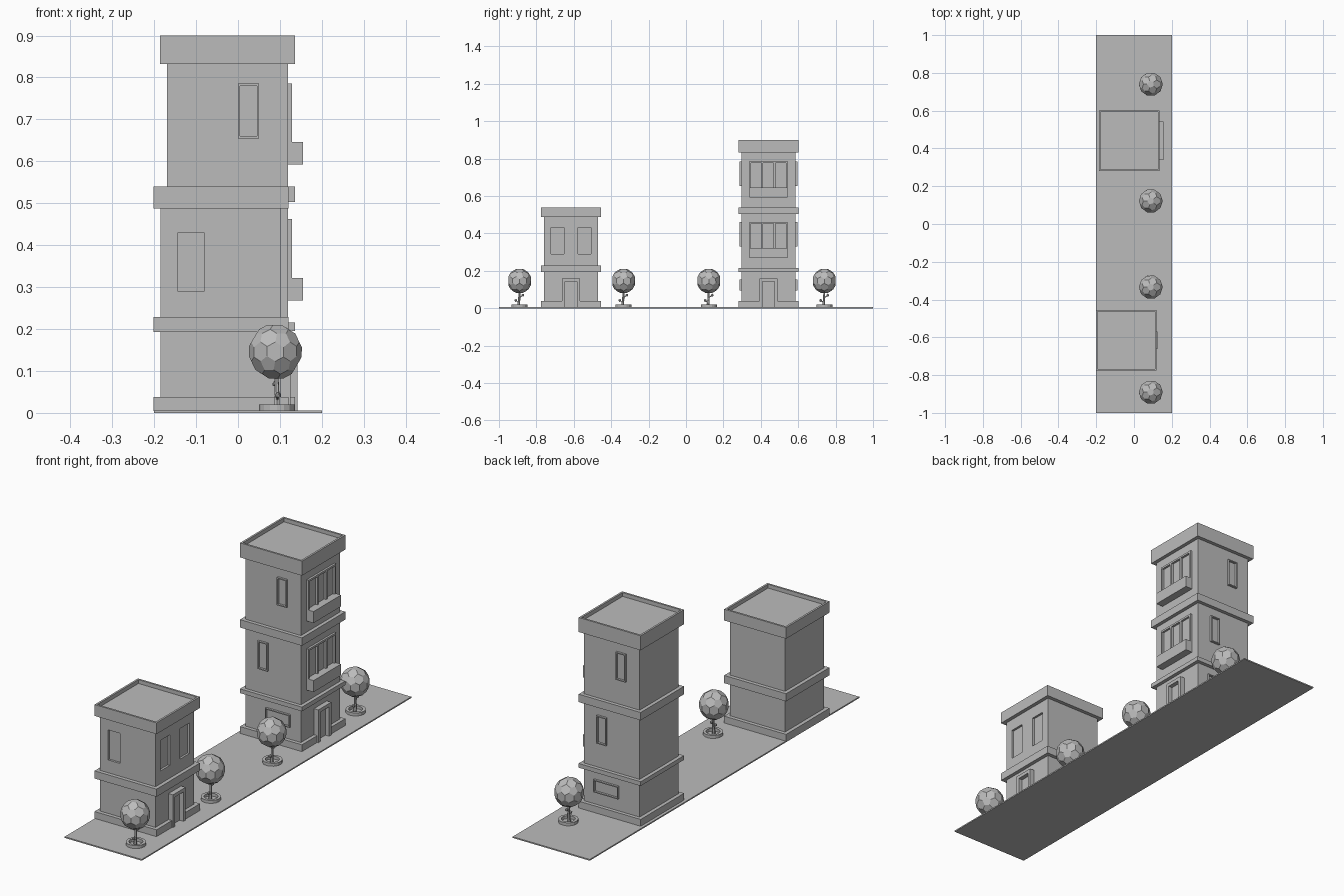
import bpy, bmesh, math
from mathutils import Vector, Matrix

if "Cube" in bpy.data.objects:
    bpy.data.objects.remove(bpy.data.objects["Cube"])

grey = bpy.data.materials.new("concrete grey")
grey.diffuse_color = (0.5, 0.5, 0.5, 1)
grey.use_nodes = True
grey.node_tree.nodes["Principled BSDF"].inputs["Base Color"].default_value = grey.diffuse_color


def finish(name, bm):
    me = bpy.data.meshes.new(name)
    bmesh.ops.recalc_face_normals(bm, faces=bm.faces[:])
    bm.to_mesh(me)
    bm.free()
    me.materials.append(grey)
    ob = bpy.data.objects.new(name, me)
    bpy.context.collection.objects.link(ob)
    return ob


def add_box(bm, x0, x1, y0, y1, z0, z1):
    m = Matrix.Translation(((x0 + x1) / 2, (y0 + y1) / 2, (z0 + z1) / 2))
    m = m @ Matrix.Diagonal((abs(x1 - x0), abs(y1 - y0), abs(z1 - z0), 1))
    return bmesh.ops.create_cube(bm, size=1, matrix=m)["verts"]


def boxes(name, *specs):
    bm = bmesh.new()
    for s in specs:
        add_box(bm, *s)
    return finish(name, bm)


def slab(name, cx, cy, half, z0, z1):
    return boxes(name, (cx - half, cx + half, cy - half, cy + half, z0, z1))


def cornice(name, cx, cy, half, z0, z1):
    # roof block with a sunken top behind a thin parapet
    bm = bmesh.new()
    add_box(bm, cx - half, cx + half, cy - half, cy + half, z0, z1)
    top = max(bm.faces, key=lambda f: f.calc_center_median().z)
    bmesh.ops.inset_region(bm, faces=[top], thickness=0.013)
    ext = bmesh.ops.extrude_discrete_faces(bm, faces=[top])["faces"]
    bmesh.ops.translate(bm, verts=ext[0].verts[:], vec=(0, 0, -0.018))
    return finish(name, bm)


def plinth(name, cx, cy, half, wall, door_y, door_half):
    # base course, left open at the doorway
    f = cx + wall - 0.005
    return boxes(name,
                 (cx - half, f, cy - half, cy + half, 0.004, 0.038),
                 (f, cx + half, cy - half, door_y - door_half, 0.004, 0.038),
                 (f, cx + half, door_y + door_half, cy + half, 0.004, 0.038))


def doorway(name, x, y, half, top, depth):
    j = 0.016
    boxes(name + "_frame",
          (x - 0.005, x + depth, y - half, y - half + j, 0.004, top),
          (x - 0.005, x + depth, y + half - j, y + half, 0.004, top),
          (x - 0.005, x + depth, y - half + j, y + half - j, top - j, top))
    boxes(name + "_panel", (x - 0.005, x + 0.003, y - half + j, y + half - j, 0.004, top - j))


def side_window(name, x0, x1, y, out, z0, z1):
    # thin raised frame on a side wall; out is the outward y direction
    t, ya, yb = 0.005, y - out * 0.003, y + out * 0.010
    boxes(name,
          (x0, x0 + t, ya, yb, z0, z1), (x1 - t, x1, ya, yb, z0, z1),
          (x0 + t, x1 - t, ya, yb, z0, z0 + t), (x0 + t, x1 - t, ya, yb, z1 - t, z1))


def bay_window(name, x, y, half, z0, z1):
    # three-pane window with a solid balcony box below
    t, xa, xb = 0.009, x - 0.003, x + 0.010
    bars = [(xa, xb, y - half, y + half, z1 - t, z1), (xa, xb, y - half, y + half, z0, z0 + t)]
    for i in range(4):
        c = y - half + t / 2 + i * (2 * half - t) / 3
        bars.append((xa, xb, c - t / 2, c + t / 2, z0 + t, z1 - t))
    boxes(name + "_frame", *bars)
    boxes(name + "_balcony", (xa, x + 0.036, y - half, y + half, z0, z0 + 0.054))


def cut(ob, name, *specs):
    cutter = boxes(name, *specs)
    cutter.hide_render = True
    mod = ob.modifiers.new("recess", 'BOOLEAN')
    mod.operation, mod.solver, mod.object = 'DIFFERENCE', 'EXACT', cutter
    bpy.context.view_layer.objects.active = ob
    bpy.ops.object.modifier_apply(modifier=mod.name)
    bpy.data.objects.remove(cutter)


# pavement
boxes("pavement", (-0.2, 0.2, -1, 1, 0, 0.006))

# small building with recessed windows
cx, cy, w, h = -0.041, -0.615, 0.1435, 0.161
walls = slab("small_walls", cx, cy, w, 0.003, 0.50)
d = 0.010
cut(walls, "small_window_cutter",
    (cx + w - d, cx + w + d, cy - 0.107, cy - 0.037, 0.289, 0.432),
    (cx + w - d, cx + w + d, cy + 0.037, cy + 0.107, 0.289, 0.432),
    (-0.143, -0.081, cy - w - d, cy - w + d, 0.289, 0.430))
plinth("small_plinth", cx, cy, h, w, cy, 0.047)
slab("small_band", cx, cy, h, 0.193, 0.229)
cornice("small_cornice", cx, cy, h, 0.487, 0.54)
doorway("small_door", cx + w, cy, 0.047, 0.16, 0.023)

# tall building with raised window frames and balconies
cx, cy, w, h = -0.025, 0.441, 0.144, 0.161
slab("tall_walls", cx, cy, w, 0.003, 0.85)
plinth("tall_plinth", cx, cy, h, w, cy, 0.048)
slab("tall_lower_band", cx, cy, h, 0.195, 0.215)
slab("tall_upper_band", cx, cy, h, 0.503, 0.54)
cornice("tall_cornice", cx, cy, h, 0.832, 0.90)
doorway("tall_door", cx + w, cy, 0.048, 0.16, 0.023)
for i, z in enumerate((0.268, 0.592)):
    bay_window(f"tall_bay_{i + 1}", cx + w, cy, 0.102, z, z + 0.194)
for side, s in (("front", -1), ("back", 1)):
    y = cy + s * w
    top, mid = cx - s * 0.05, cx + s * 0.05
    side_window(f"tall_{side}_top_window", top - 0.025, top + 0.025, y, s, 0.655, 0.785)
    side_window(f"tall_{side}_middle_window", mid - 0.025, mid + 0.025, y, s, 0.329, 0.46)
    side_window(f"tall_{side}_low_window", -0.062, 0.066, y, s, 0.096, 0.155)


# trees
def crown(name, centre):
    # faceted ball: hull of the face centres of an icosphere
    src = bmesh.new()
    bmesh.ops.create_icosphere(src, subdivisions=2, radius=1)
    pts = [f.calc_center_median().normalized() for f in src.faces]
    src.free()
    bm = bmesh.new()
    for p in pts:
        bm.verts.new(Vector(centre) + Vector((p.x * 0.064, p.y * 0.064, p.z * 0.067)))
    bmesh.ops.convex_hull(bm, input=bm.verts[:])
    bmesh.ops.dissolve_limit(bm, angle_limit=math.radians(9), verts=bm.verts[:], edges=bm.edges[:])
    return finish(name, bm)


def add_rod(bm, a, b, r0, r1):
    a, b = Vector(a), Vector(b)
    m = Matrix.Translation((a + b) / 2) @ (b - a).to_track_quat('Z', 'Y').to_matrix().to_4x4()
    bmesh.ops.create_cone(bm, cap_ends=True, segments=6, radius1=r0, radius2=r1,
                          depth=(b - a).length, matrix=m)


def ring(name, x, y, r0, r1, z0, z1, n=16):
    bm = bmesh.new()
    loops = []
    for i in range(n):
        c, s = math.cos(i * math.tau / n), math.sin(i * math.tau / n)
        loops.append([bm.verts.new((x + r * c, y + r * s, z))
                      for r, z in ((r0, z0), (r1, z0), (r1, z1), (r0, z1))])
    for i in range(n):
        p, q = loops[i], loops[(i + 1) % n]
        for k in range(4):
            bm.faces.new((p[k], q[k], q[(k + 1) % 4], p[(k + 1) % 4]))
    return finish(name, bm)


for i, y in enumerate((-0.89, -0.334, 0.122, 0.74)):
    x, n = 0.093, i + 1
    ring(f"tree_{n}_planter_ring", x, y, 0.030, 0.043, 0.004, 0.020)
    bm = bmesh.new()
    add_rod(bm, (x, y - 0.006, 0.004), (x, y - 0.002, 0.045), 0.008, 0.006)
    add_rod(bm, (x, y - 0.002, 0.043), (x - 0.002, y, 0.10), 0.006, 0.005)
    twigs = (((x, y - 0.004, 0.030), (x + 0.002, y - 0.020, 0.042)),
             ((x, y - 0.002, 0.055), (x - 0.004, y + 0.018, 0.070)))
    for a, b in twigs:
        add_rod(bm, a, b, 0.003, 0.002)
        bmesh.ops.create_icosphere(bm, subdivisions=1, radius=0.008, matrix=Matrix.Translation(b))
    finish(f"tree_{n}_trunk", bm)
    crown(f"tree_{n}_crown", (0.089, y, 0.146))
